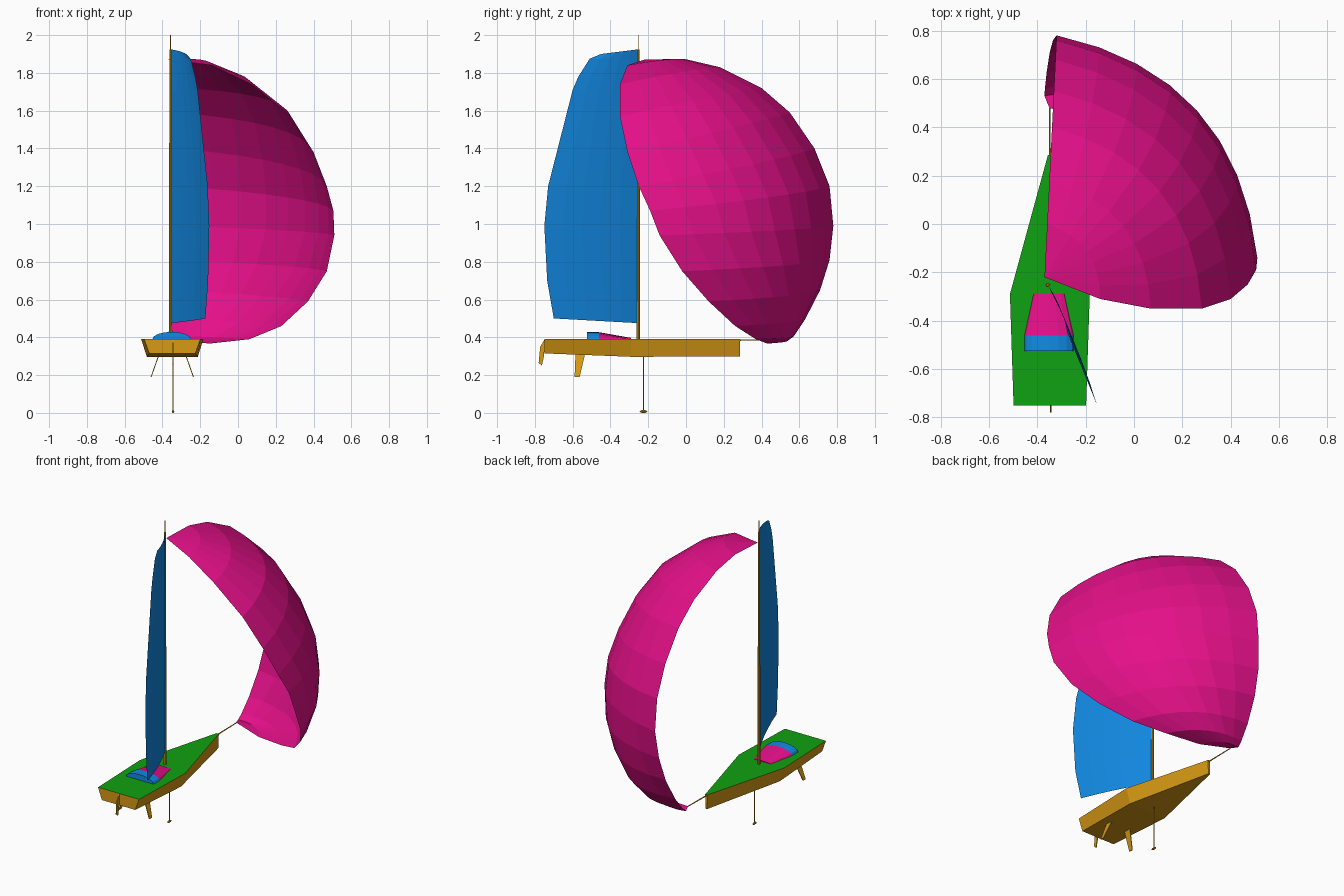
import bpy, math
from mathutils import Vector

if "Cube" in bpy.data.objects:
    bpy.data.objects.remove(bpy.data.objects["Cube"])

CX = -0.348  # boat centreline


def material(name, rgb):
    m = bpy.data.materials.new(name)
    m.diffuse_color = (*rgb, 1)
    m.use_nodes = True
    m.node_tree.nodes["Principled BSDF"].inputs["Base Color"].default_value = m.diffuse_color
    return m


MAGENTA = material("magenta", (0.78, 0.005, 0.25))
BLUE = material("blue", (0.006, 0.25, 0.76))
GREEN = material("green", (0.005, 0.36, 0.006))
GOLD = material("gold", (0.68, 0.32, 0.007))


def make(name, verts, faces, mats, pick=None):
    me = bpy.data.meshes.new(name)
    me.from_pydata([tuple(v) for v in verts], [], faces)
    for m in mats:
        me.materials.append(m)
    me.validate()
    me.update()
    if pick:
        for p in me.polygons:
            p.material_index = pick(p)
    ob = bpy.data.objects.new(name, me)
    bpy.context.collection.objects.link(ob)
    return ob


def loft(name, rings, mats, pick=None, closed=False, caps=False):
    """Skin a list of equal-length point rows."""
    n = len(rings[0])
    verts = [p for r in rings for p in r]
    faces = []
    for i in range(len(rings) - 1):
        for j in range(n if closed else n - 1):
            k = (j + 1) % n
            faces.append((i * n + j, i * n + k, (i + 1) * n + k, (i + 1) * n + j))
    if caps:
        last = (len(rings) - 1) * n
        faces += [tuple(reversed(range(n))), tuple(range(last, last + n))]
    return make(name, verts, faces, mats, pick)


def rod(name, a, b, r1, r2, sides=8):
    a, b = Vector(a), Vector(b)
    q = (b - a).to_track_quat('Z', 'Y')
    ring = lambda c, r: [c + q @ Vector((r * math.cos(t), r * math.sin(t), 0))
                         for t in (2 * math.pi * k / sides for k in range(sides))]
    return loft(name, [ring(a, r1), ring(b, r2)], [GOLD], closed=True, caps=True)


def plate(name, pts, x_at, thick=0.006):
    """Thin foil: side outline in y, z with x given by a function of z."""
    rings = [[(x_at(z) + s * thick / 2, y, z) for y, z in pts] for s in (-1, 1)]
    return loft(name, rings, [GOLD], closed=True, caps=True)


# hull: stations of y, deck half width, bottom half width, bottom height
stations = [(-0.75, 0.150, 0.122, 0.315), (-0.29, 0.165, 0.135, 0.297), (0.285, 0.008, 0.006, 0.298)]
loft("hull", [[(CX - t, y, 0.392), (CX + t, y, 0.392), (CX + b, y, zb), (CX - b, y, zb)]
              for y, t, b, zb in stations], [GOLD, GREEN],
     lambda p: int(p.center.z > 0.38), closed=True, caps=True)


# cabin: low arch, magenta front slope and blue hood
def arch(y, w, h, n=8):
    return [(CX - 0.003 + w * math.cos(math.pi * k / n), y, 0.391 + h * math.sin(math.pi * k / n))
            for k in range(n + 1)]


loft("cabin", [arch(-0.525, 0.102, 0.038), arch(-0.46, 0.102, 0.036), arch(-0.29, 0.065, 0.006)],
     [BLUE, MAGENTA], lambda p: int(p.center.y > -0.46), closed=True, caps=True)

# spars
rod("mast", (-0.357, -0.252, 0.39), (-0.357, -0.252, 1.925), 0.009, 0.006)
rod("mast_antenna", (-0.357, -0.252, 1.92), (-0.357, -0.252, 2.0), 0.002, 0.002, 6)
rod("bowsprit", (CX, 0.27, 0.385), (CX, 0.48, 0.388), 0.004, 0.003, 6)

# keel strut and bulb
rod("keel_strut", (-0.344, -0.225, 0.01), (-0.344, -0.225, 0.31), 0.0035, 0.0035, 6)
bulb = [(-0.246, 0.001), (-0.235, 0.007), (-0.215, 0.007), (-0.204, 0.001)]
loft("keel_bulb", [[(-0.344 + r * math.cos(k * math.pi / 4), y, 0.007 + r * math.sin(k * math.pi / 4))
                    for k in range(8)] for y, r in bulb], [GOLD], closed=True, caps=True)

# stern rudder and pair of canted side foils
plate("stern_rudder", [(-0.748, 0.39), (-0.772, 0.35), (-0.780, 0.265), (-0.763, 0.25),
                       (-0.752, 0.30), (-0.748, 0.355)], lambda z: CX + 0.003)
for side, label in ((-1, "left"), (1, "right")):
    plate(label + "_foil", [(-0.585, 0.31), (-0.590, 0.19), (-0.563, 0.19), (-0.535, 0.31)],
          lambda z: CX + side * (0.112 - (z - 0.19) * 0.35), 0.005)

# mainsail: luff height, leech y, leech height
main = [(0.475, -0.70, 0.50), (0.70, -0.735, 0.70), (0.99, -0.75, 0.99), (1.20, -0.73, 1.20),
        (1.70, -0.60, 1.71), (1.77, -0.57, 1.78), (1.87, -0.51, 1.875), (1.925, -0.45, 1.90)]


def main_row(zl, ye, ze, n=5):
    row = []
    for k in range(n + 1):
        u = k / n
        y = -0.25 + u * (ye + 0.25)
        row.append((-0.357 - 0.41 * (y + 0.25) + 0.05 * u * (1 - u), y, zl + u * (ze - zl)))
    return row


loft("mainsail", [main_row(*m) for m in main], [BLUE])

# spinnaker: luff (y, z) and leech (x, y, z) edges from head to tack
luff = [(-0.22, 1.87), (0, 1.872), (0.18, 1.83), (0.40, 1.72), (0.55, 1.59), (0.68, 1.40), (0.76, 1.20),
        (0.78, 0.99), (0.76, 0.81), (0.71, 0.65), (0.63, 0.50), (0.56, 0.41), (0.53, 0.383), (0.48, 0.39)]
leech = [(-0.37, -0.22, 1.87), (-0.14, -0.31, 1.84), (0.07, -0.35, 1.74), (0.28, -0.35, 1.57),
         (0.40, -0.31, 1.38), (0.47, -0.25, 1.20), (0.505, -0.19, 1.07), (0.51, -0.14, 0.94),
         (0.47, -0.02, 0.75), (0.37, 0.12, 0.59), (0.23, 0.26, 0.46), (0.06, 0.37, 0.39),
         (-0.15, 0.43, 0.367), (-0.35, 0.48, 0.39)]


def sail_row(i, n=8):
    y, z = luff[i]
    x = -0.37 + 0.05 * (y + 0.22) if z > 0.95 else -0.32 - 0.05 * (0.99 - z) / 0.6
    a, b = Vector((x, y, z)), Vector(leech[i])
    if i == len(luff) - 1:
        a = b.copy()
    d = b - a
    out = Vector((-d.y, d.x, 0.25 * d.length * max(0, z - 1.1)))  # outward belly
    return [a + d * (k / n) + out * (0.72 * (k / n) * (1 - k / n)) for k in range(n + 1)]


sail = loft("spinnaker", [sail_row(i) for i in range(len(luff))], [MAGENTA])
weld = sail.modifiers.new("weld_corners", 'WELD')
weld.merge_threshold = 0.0005
